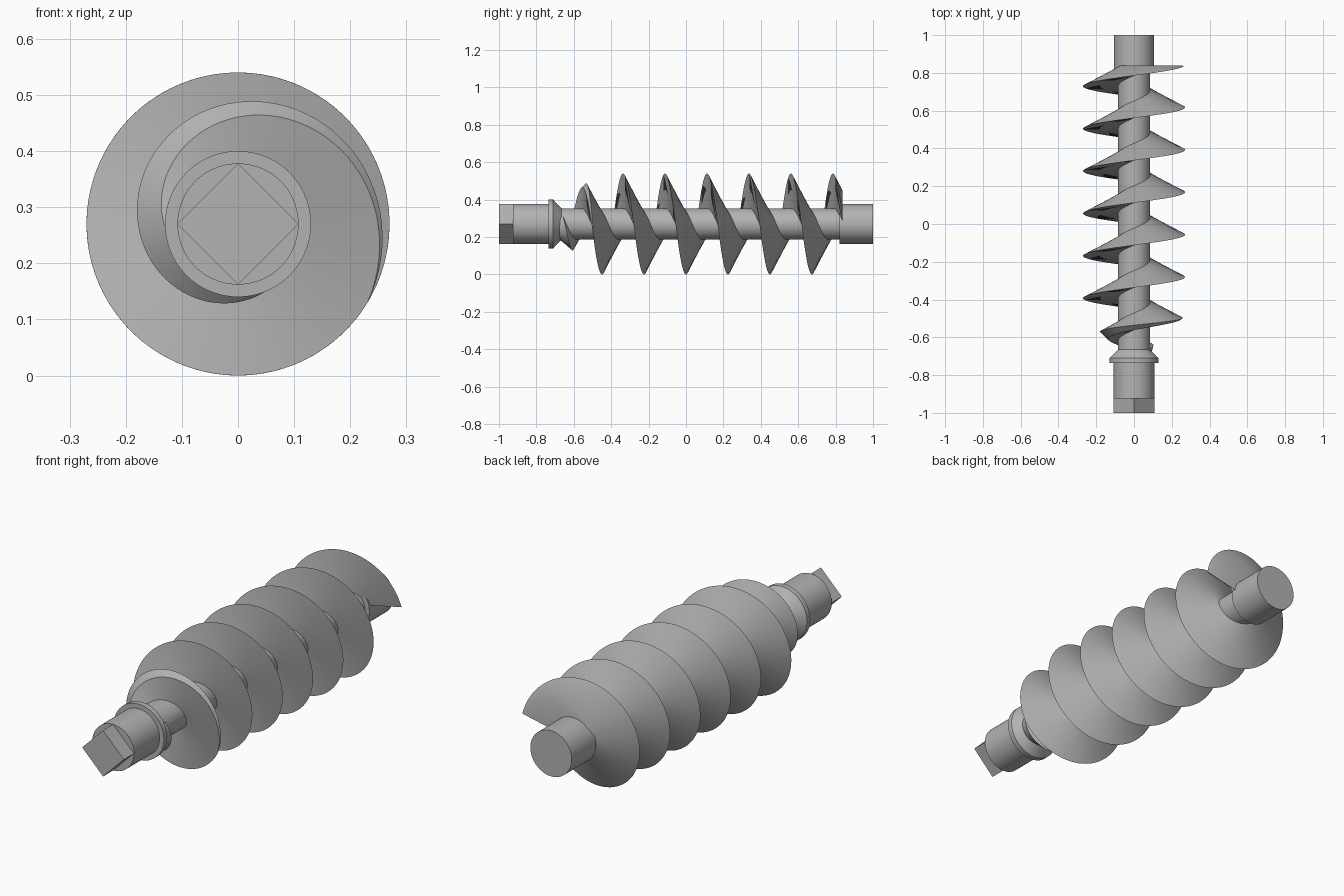
import bpy
import bmesh
from math import sin, cos, pi, radians

cube = bpy.data.objects.get("Cube")
if cube:
    bpy.data.objects.remove(cube, do_unlink=True)

AXIS_Z = 0.27

steel = bpy.data.materials.new("grey_steel")
steel.use_nodes = True
GREY = (0.45, 0.45, 0.45, 1)
steel.diffuse_color = GREY
steel.node_tree.nodes["Principled BSDF"].inputs["Base Color"].default_value = GREY


def on_axis(r, angle, y):
    """Point at a radius and angle around the long axis."""
    return (r * cos(angle), y, AXIS_Z + r * sin(angle))


def finish(bm, name):
    """Clean up the mesh and make a smooth object with sharp edges."""
    bmesh.ops.remove_doubles(bm, verts=bm.verts, dist=1e-5)
    bmesh.ops.dissolve_degenerate(bm, edges=bm.edges, dist=1e-5)
    bmesh.ops.recalc_face_normals(bm, faces=bm.faces)
    mesh = bpy.data.meshes.new(name)
    bm.to_mesh(mesh)
    bm.free()
    mesh.materials.append(steel)
    obj = bpy.data.objects.new(name, mesh)
    bpy.context.collection.objects.link(obj)
    bpy.ops.object.select_all(action="DESELECT")
    obj.select_set(True)
    bpy.context.view_layer.objects.active = obj
    bpy.ops.object.shade_smooth_by_angle(angle=radians(30))
    return obj


def turned(name, profile, sides):
    """Solid turned around the long axis from (y, radius) points."""
    bm = bmesh.new()
    rings = [[bm.verts.new(on_axis(r, 2 * pi * i / sides, y)) for i in range(sides)]
             for y, r in profile]
    for low, high in zip(rings, rings[1:]):
        for i in range(sides):
            j = (i + 1) % sides
            bm.faces.new((low[i], low[j], high[j], high[i]))
    bm.faces.new(rings[0])
    bm.faces.new(rings[-1])
    return finish(bm, name)


# Square drive end, and the shaft with its collar and thicker tail
turned("square_drive", [(-1, 0.108), (-0.92, 0.108)], 4)
turned("shaft", [(-0.925, 0.108), (-0.735, 0.108), (-0.735, 0.13), (-0.71, 0.13),
                 (-0.665, 0.084), (0.82, 0.084), (0.82, 0.107), (1, 0.107)], 96)

# Screw blade: triangular section, trimmed by a cone in front and a plane behind
PITCH, OUTER, ROOT, BASE = 0.2245, 0.27, 0.08, 0.092
BACK_SLOPE = (OUTER - ROOT) / BASE
CONE_SLOPE, BACK_LIMIT = 1.05, 0.838
START, END, STEPS = -0.745, 0.8345, 560


def section(y):
    """(radius, y) corners of the blade where its front face is at y."""
    cone = 0.15 + CONE_SLOPE * (y + 0.6)
    depth = max(0, (OUTER - cone) / (CONE_SLOPE + BACK_SLOPE))
    depth = min(depth, BASE)
    limit = max(depth, min(BASE, BACK_LIMIT - y))
    return [(ROOT, y),
            (max(ROOT, min(OUTER, cone)), y),
            (OUTER - BACK_SLOPE * depth, y + depth),
            (OUTER - BACK_SLOPE * limit, y + limit),
            (ROOT, y + limit)]


bm = bmesh.new()
rings = []
for i in range(STEPS + 1):
    y = START + (END - START) * i / STEPS
    angle = -pi / 2 - 2 * pi * y / PITCH
    rings.append([bm.verts.new(on_axis(r, angle, py)) for r, py in section(y)])
for low, high in zip(rings, rings[1:]):
    for i in range(5):
        j = (i + 1) % 5
        bm.faces.new((low[i], low[j], high[j], high[i]))
bm.faces.new(rings[0])
bm.faces.new(rings[-1])
finish(bm, "screw_blade")
